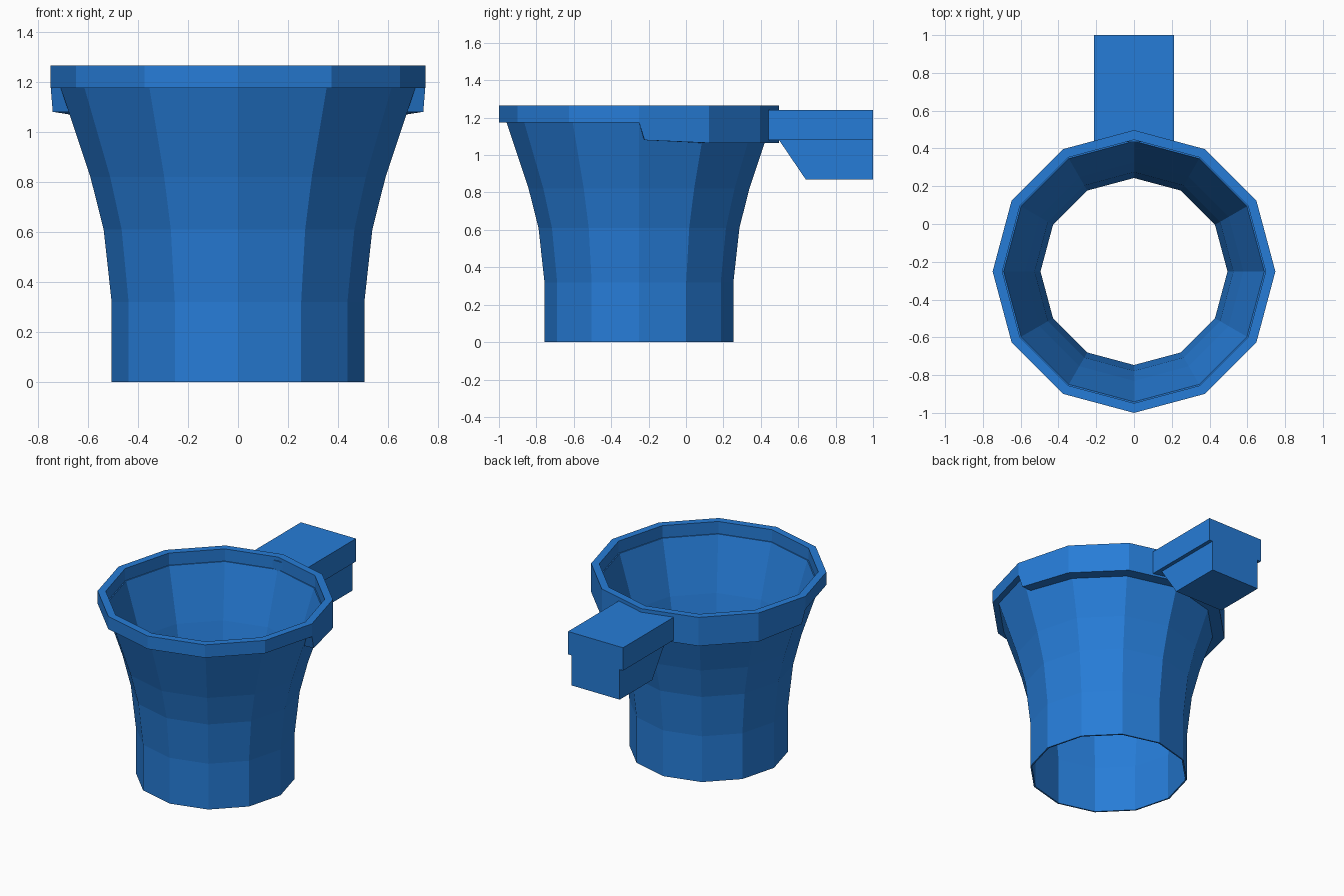
import bpy, bmesh, math
from mathutils import Vector

cube = bpy.data.objects.get("Cube")
if cube:
    bpy.data.objects.remove(cube, do_unlink=True)

SIDES = 12
CENTRE_Y = -0.2515
RIM_R = 0.7485

blue = bpy.data.materials.new("blue")
blue.use_nodes = True
BLUE = (0.0194, 0.202, 0.680, 1.0)
blue.diffuse_color = BLUE
blue.node_tree.nodes["Principled BSDF"].inputs["Base Color"].default_value = BLUE


def ring_point(r, z, i):
    a = 2 * math.pi * i / SIDES
    return Vector((r * math.cos(a), CENTRE_Y + r * math.sin(a), z))


def loft(name, sections, closed):
    """Joins matching cross-sections with quads; caps the ends when open."""
    bm = bmesh.new()
    rows = [[bm.verts.new(p) for p in s] for s in sections]
    n = len(rows[0])
    pairs = list(zip(rows, rows[1:]))
    if closed:
        pairs.append((rows[-1], rows[0]))
    for a, b in pairs:
        for j in range(n):
            k = (j + 1) % n
            bm.faces.new((a[j], b[j], b[k], a[k]))
    if not closed:
        bm.faces.new(rows[0])
        bm.faces.new(rows[-1])
    bmesh.ops.recalc_face_normals(bm, faces=bm.faces)
    mesh = bpy.data.meshes.new(name)
    bm.to_mesh(mesh)
    bm.free()
    mesh.materials.append(blue)
    obj = bpy.data.objects.new(name, mesh)
    bpy.context.scene.collection.objects.link(obj)
    return obj


def lathe(name, profile):
    return loft(name, [[ring_point(r, z, i) for r, z in profile] for i in range(SIDES)], True)


def extrude_x(name, half_width, profile):
    return loft(name, [[Vector((x, y, z)) for y, z in profile]
                       for x in (-half_width, half_width)], False)


# Flared, thin-walled tube, open at both ends
outer = [(0.505, 0.0), (0.505, 0.32), (0.537, 0.61), (0.590, 0.82), (0.710, 1.18)]
inner = [(0.690, 1.18), (0.579, 0.82), (0.526, 0.61), (0.495, 0.32), (0.495, 0.0)]
lathe("funnel_body", outer + inner)

# Rim band around the mouth
lathe("rim", [(0.697, 1.175), (RIM_R, 1.175), (RIM_R, 1.265), (0.697, 1.265)])

# Deeper collar under the back half of the rim, with slanted ends
sections = []
for i in range(SIDES // 2 + 1):
    end = i in (0, SIDES // 2)
    z = 1.08 if end else 1.065
    bottom_out, bottom_in = ring_point(RIM_R, z, i), ring_point(0.668, z, i)
    if end:
        step = 1 if i == 0 else -1
        bottom_out = bottom_out.lerp(ring_point(RIM_R, z, i + step), 0.08)
        bottom_in = bottom_in.lerp(ring_point(0.668, z, i + step), 0.08)
    sections.append([ring_point(0.70, 1.176, i), ring_point(RIM_R, 1.176, i),
                     bottom_out, bottom_in])
loft("rear_collar", sections, False)

# Handle slab and the narrower chamfered block beneath it
extrude_x("handle_slab", 0.213, [(0.435, 1.08), (1.0, 1.08), (1.0, 1.24), (0.435, 1.24)])
extrude_x("handle_block", 0.187, [(0.497, 1.081), (0.64, 0.87), (1.0, 0.87), (1.0, 1.081)])
